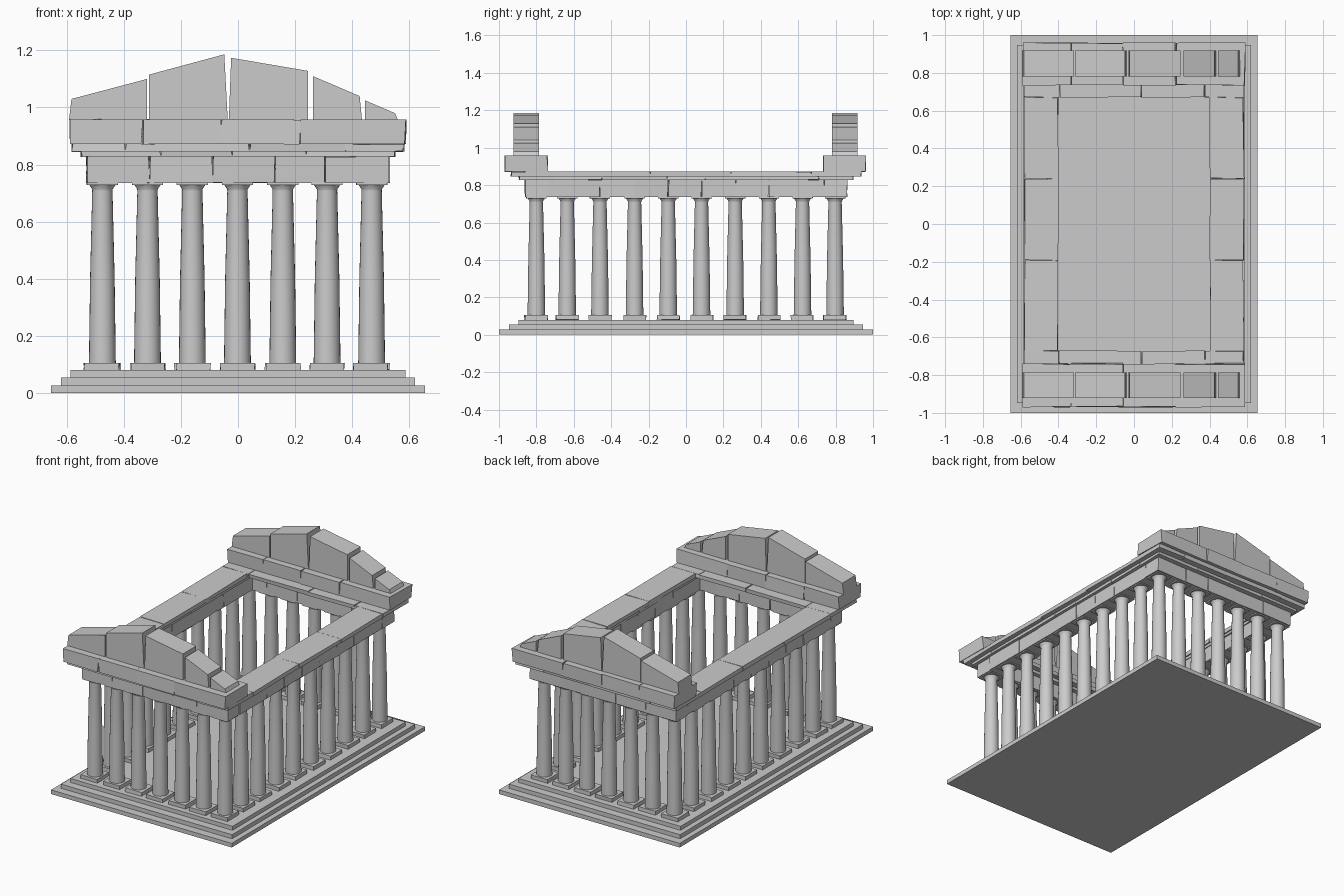
import bpy, bmesh, math, random
from mathutils import Vector

if "Cube" in bpy.data.objects:
    bpy.data.objects.remove(bpy.data.objects["Cube"])

random.seed(4)


def jit(a):
    return random.uniform(-a, a)


def make_object(name, bm):
    bmesh.ops.recalc_face_normals(bm, faces=bm.faces)
    me = bpy.data.meshes.new(name)
    bm.to_mesh(me)
    bm.free()
    ob = bpy.data.objects.new(name, me)
    bpy.context.collection.objects.link(ob)
    return ob


def add_box(bm, x, y, z, wobble=0.0):
    """Box from (min, max) ranges, corners slightly shifted for worn stone."""
    vs = [bm.verts.new((a + jit(wobble), b + jit(wobble), c + jit(wobble / 3)))
          for c in z for a, b in ((x[0], y[0]), (x[1], y[0]), (x[1], y[1]), (x[0], y[1]))]
    for f in ((0, 3, 2, 1), (4, 5, 6, 7), (0, 1, 5, 4), (1, 2, 6, 5), (2, 3, 7, 6), (3, 0, 4, 7)):
        bm.faces.new([vs[i] for i in f])


def add_lathe(bm, cx, cy, profile, n=24):
    rings = [[bm.verts.new((cx + r * math.cos(2 * math.pi * i / n),
                            cy + r * math.sin(2 * math.pi * i / n), z)) for i in range(n)]
             for r, z in profile]
    for lo, hi in zip(rings, rings[1:]):
        for i in range(n):
            j = (i + 1) % n
            bm.faces.new((lo[i], lo[j], hi[j], hi[i]))
    bm.faces.new(rings[0][::-1])
    bm.faces.new(rings[-1])


def block_ring(name, outer, inner, z, xcuts, ycuts, wobble):
    """Rectangular ring of stone blocks; the end rows own the corners."""
    gap = 0.001
    bm = bmesh.new()
    xs = [-outer[0]] + xcuts + [outer[0]]
    ys = [-inner[1]] + ycuts + [inner[1]]
    for s in (-1, 1):
        for a, b in zip(xs, xs[1:]):
            add_box(bm, (a + gap, b - gap), sorted((s * inner[1], s * outer[1])), z, wobble)
        for a, b in zip(ys, ys[1:]):
            add_box(bm, sorted((s * inner[0], s * outer[0])), (a + gap, b - gap), z, wobble)
    make_object(name, bm)


# Stepped base
for i, (hx, hy, z0, z1) in enumerate(((0.655, 1.0, 0, 0.027),
                                      (0.62, 0.947, 0.027, 0.054),
                                      (0.587, 0.895, 0.054, 0.08))):
    bm = bmesh.new()
    add_box(bm, (-hx, hx), (-hy, hy), (z0, z1))
    make_object(f"base_step_{i + 1}", bm)

# Colonnade: plinth, tapered shaft, flared capital and abacus
col_x = [-0.475, -0.317, -0.16, -0.002, 0.157, 0.312, 0.468]
col_y = [-0.8, -0.635, -0.46, -0.275, -0.095, 0.083, 0.263, 0.443, 0.623, 0.797]
spots = [(x, y) for x in col_x for y in (col_y[0], col_y[-1])]
spots += [(x, y) for x in (col_x[0], col_x[-1]) for y in col_y[1:-1]]
profile = [(0.047, 0.105), (0.043, 0.40), (0.0355, 0.708), (0.036, 0.714), (0.046, 0.729)]
plinths, shafts, slabs = bmesh.new(), bmesh.new(), bmesh.new()
for x, y in spots:
    px, py = x + jit(0.005), y + jit(0.005)
    add_box(plinths, (px - 0.06, px + 0.06), (py - 0.06, py + 0.06), (0.08, 0.105), 0.002)
    add_lathe(shafts, x, y, profile)
    add_box(slabs, (x - 0.054, x + 0.054), (y - 0.054, y + 0.054), (0.729, 0.739), 0.001)
make_object("column_plinths", plinths)
make_object("capital_slabs", slabs)
ob = make_object("column_shafts", shafts)
bpy.context.view_layer.objects.active = ob
ob.select_set(True)
bpy.ops.object.shade_smooth_by_angle(angle=math.radians(30))

# Lintel course and the two projecting courses above it
block_ring("lintel_blocks", (0.53, 0.86), (0.415, 0.74), (0.736, 0.828),
           [-0.31, -0.09, 0.13, 0.305], [-0.46, -0.275, -0.095, 0.083, 0.263, 0.443], 0.003)
block_ring("lower_course", (0.55, 0.892), (0.41, 0.71), (0.828, 0.846),
           [-0.27, -0.02, 0.24], [-0.45, -0.1, 0.1, 0.44], 0.003)
block_ring("upper_course", (0.58, 0.935), (0.402, 0.672), (0.846, 0.872),
           [-0.395, 0.04, 0.375], [-0.19, 0.24], 0.004)

# Heavy cornice rows at both ends
bm = bmesh.new()
cuts = [-0.59, -0.335, -0.058, 0.22, 0.588]
for y in ((-0.968, -0.74), (0.735, 0.958)):
    for a, b in zip(cuts, cuts[1:]):
        add_box(bm, (a + 0.001, b - 0.001), y, (0.872, 0.958), 0.004)
make_object("cornice_blocks", bm)

# Broken gable blocks: bottom x range, top x range, top heights
gable = [(-0.592, -0.318, -0.583, -0.318, 1.03, 1.10),
         (-0.312, -0.036, -0.312, -0.048, 1.115, 1.186),
         (-0.032, 0.246, -0.024, 0.246, 1.174, 1.128),
         (0.262, 0.434, 0.262, 0.426, 1.11, 1.04),
         (0.445, 0.56, 0.445, 0.55, 1.025, 0.98)]
for side, (y0, y1) in (("front", (-0.922, -0.785)), ("back", (0.78, 0.918))):
    bm = bmesh.new()
    for b0, b1, t0, t1, z0, z1 in gable:
        pts = [(b0, 0.957), (b1, 0.957), (t1, z1), (t0, z0)]
        face = bm.faces.new([bm.verts.new((x, y0, z)) for x, z in pts])
        ext = bmesh.ops.extrude_face_region(bm, geom=[face], use_keep_orig=True)
        moved = [g for g in ext["geom"] if isinstance(g, bmesh.types.BMVert)]
        bmesh.ops.translate(bm, vec=Vector((0, y1 - y0, 0)), verts=moved)
    make_object(f"gable_blocks_{side}", bm)
